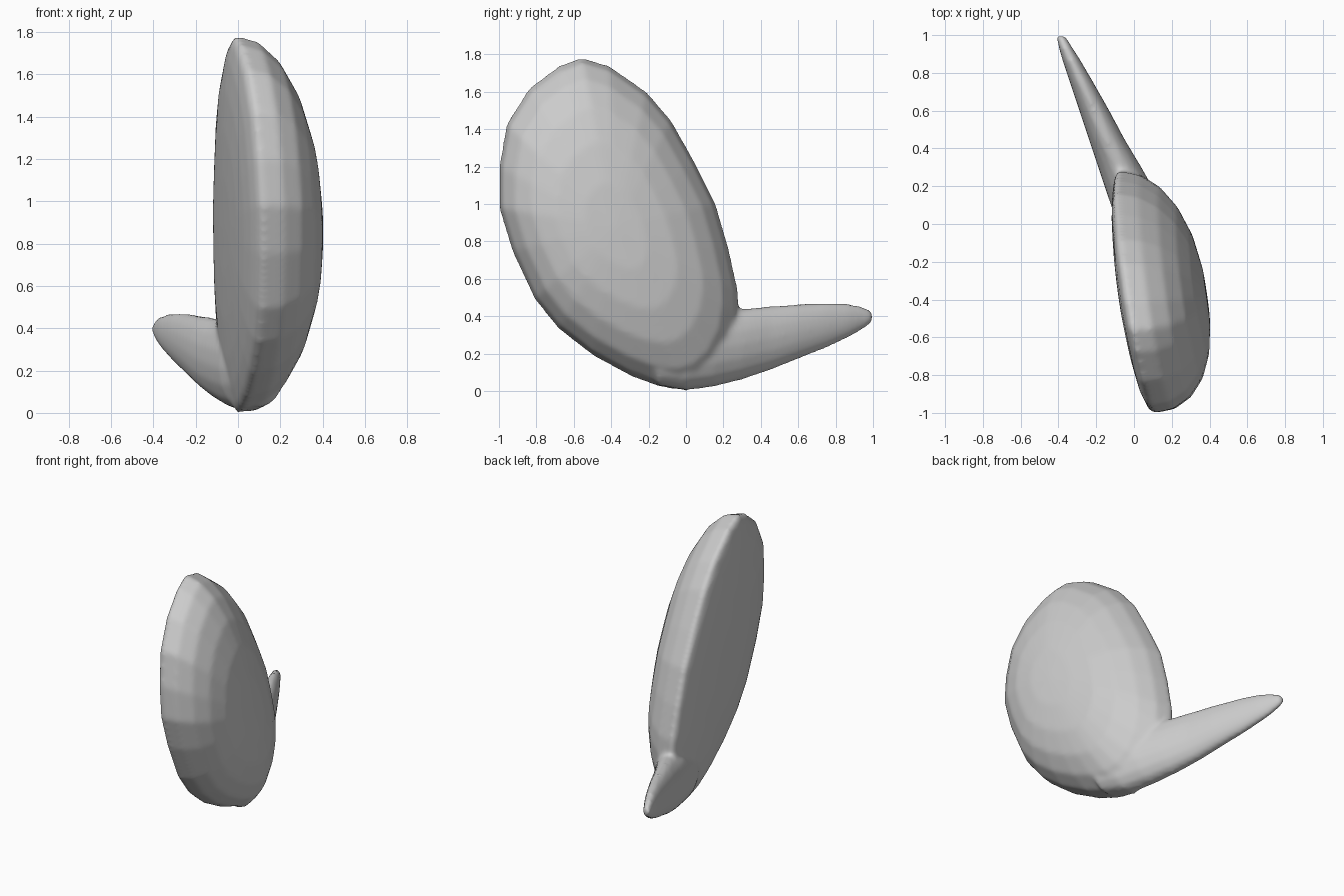
import bpy, bmesh, math

if "Cube" in bpy.data.objects:
    bpy.data.objects.remove(bpy.data.objects["Cube"])


def finish(bm, name):
    bmesh.ops.recalc_face_normals(bm, faces=bm.faces)
    me = bpy.data.meshes.new(name)
    bm.to_mesh(me)
    bm.free()
    me.polygons.foreach_set("use_smooth", [True] * len(me.polygons))
    ob = bpy.data.objects.new(name, me)
    bpy.context.collection.objects.link(ob)
    return ob


def loft(name, rings, start, end):
    """Skin closed rings of points, closed by a pole vertex at both ends."""
    bm = bmesh.new()
    rows = [[bm.verts.new(p) for p in ring] for ring in rings]
    n = len(rows[0])
    for a, b in zip(rows, rows[1:]):
        for i in range(n):
            j = (i + 1) % n
            bm.faces.new((a[i], a[j], b[j], b[i]))
    for row, pole in ((rows[0], start), (rows[-1], end)):
        v = bm.verts.new(pole)
        for i in range(n):
            bm.faces.new((row[i], row[(i + 1) % n], v))
    return finish(bm, name)


# Large upright leaf: side outline (y, z), domed on +x, nearly flat on -x
outline = [(0, 0), (-.14, .02), (-.3, .08), (-.5, .19), (-.68, .33), (-.81, .49),
           (-.93, .75), (-1, .98), (-1, 1.2), (-.96, 1.43), (-.84, 1.62),
           (-.68, 1.74), (-.56, 1.785), (-.41, 1.74), (-.21, 1.6), (-.08, 1.45),
           (.05, 1.22), (.16, 1), (.23, .76), (.28, .53), (.285, .4),
           (.26, .25), (.19, .11), (.1, .03)]
CY, CZ = -.38, .88


def leaf_point(y, z, r, height):
    py, pz = CY + (y - CY) * r, CZ + (z - CZ) * r
    dome = height * math.sqrt(max(0, 1 - r ** 2.4))
    return (-.175 * py - .06 * pz + dome, py, pz)


STEPS = 6
levels = [(math.sin(math.pi / 2 * k / STEPS), .37) for k in range(1, STEPS + 1)]
levels += [(math.sin(math.pi / 2 * k / STEPS), -.08) for k in range(STEPS - 1, 0, -1)]
large = loft("large_leaf",
             [[leaf_point(y, z, r, h) for y, z in outline] for r, h in levels],
             leaf_point(CY, CZ, 0, .37), leaf_point(CY, CZ, 0, -.08))

# Small leaf leaning backwards: y, x min, x max, z min, z max of each section
sections = [(-.15, -.02, .23, .03, .4), (0, -.09, .19, .003, .42), (.15, -.14, .125, .022, .435),
            (.3, -.19, .04, .06, .44), (.45, -.24, -.05, .11, .455),
            (.6, -.29, -.13, .17, .465), (.75, -.34, -.215, .23, .472),
            (.87, -.38, -.285, .285, .468), (.94, -.4, -.33, .325, .455),
            (.99, -.41, -.36, .36, .43)]
SIDES = 16
rings = []
for y, x0, x1, z0, z1 in sections:
    rings.append([((x0 + x1) / 2 + (x1 - x0) / 2 * math.cos(a), y,
                   (z0 + z1) / 2 + (z1 - z0) / 2 * math.sin(a))
                  for a in (2 * math.pi * i / SIDES for i in range(SIDES))])
small = loft("small_leaf", rings, (.1, -.25, .22), (-.405, 1.005, .4))

# Fuse both leaves into one continuous skin with a soft junction
bpy.ops.object.select_all(action='DESELECT')
large.select_set(True)
small.select_set(True)
bpy.context.view_layer.objects.active = large
bpy.ops.object.join()
large.name = "leaf_pair"
fuse = large.modifiers.new("fuse", 'REMESH')
fuse.mode = 'VOXEL'
fuse.voxel_size = .015
fuse.use_smooth_shade = True
soften = large.modifiers.new("soften", 'SMOOTH')
soften.factor = .5
soften.iterations = 8
